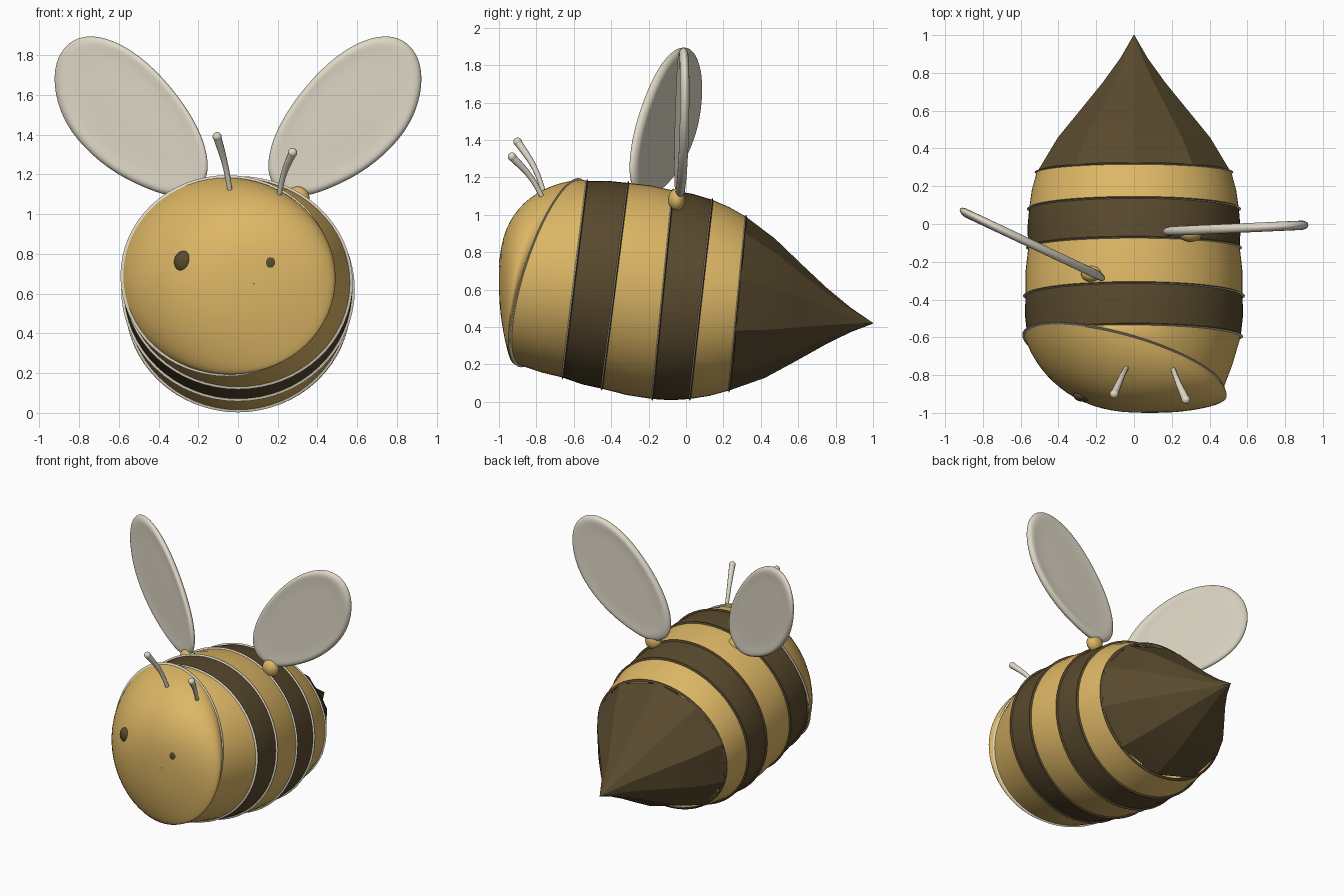
import bpy, bmesh, math
from mathutils import Vector

cube = bpy.data.objects.get("Cube")
if cube:
    bpy.data.objects.remove(cube)


def material(name, rgb):
    m = bpy.data.materials.new(name)
    m.use_nodes = True
    m.diffuse_color = (*rgb, 1)
    bsdf = next(n for n in m.node_tree.nodes if n.type == 'BSDF_PRINCIPLED')
    bsdf.inputs["Base Color"].default_value = (*rgb, 1)
    bsdf.inputs["Roughness"].default_value = 0.8
    return m


YELLOW = material("honey_yellow", (0.72, 0.47, 0.13))
BROWN = material("dark_brown", (0.10, 0.068, 0.027))
CREAM = material("wing_cream", (0.74, 0.69, 0.57))


def finish(name, bm, mats, angle=40):
    bmesh.ops.recalc_face_normals(bm, faces=bm.faces[:])
    me = bpy.data.meshes.new(name)
    bm.to_mesh(me)
    bm.free()
    for m in mats:
        me.materials.append(m)
    me.shade_smooth()
    me.set_sharp_from_angle(angle=math.radians(angle))
    ob = bpy.data.objects.new(name, me)
    bpy.context.collection.objects.link(ob)
    return ob


def scaled(section, s, dy=0.0):
    c, u, v = section
    return c + Vector((0, dy, 0)), u * s, v * s


def loft(name, sections, mats, sides=64, angle=40):
    """Skin elliptical sections; one material, or one per row."""
    bm = bmesh.new()
    rings = []
    for c, u, v in sections:
        turn = [math.pi / 2 + math.tau * i / sides for i in range(sides)]
        rings.append([bm.verts.new(c + u * math.cos(a) + v * math.sin(a)) for a in turn])
    for row, (a, b) in enumerate(zip(rings, rings[1:])):
        for i in range(sides):
            j = (i + 1) % sides
            f = bm.faces.new((a[i], a[j], b[j], b[i]))
            f.material_index = row % len(mats)
    return finish(name, bm, mats, angle)


def ring(ytop, ztop, ybot, zbot, half):
    top, bot = Vector((0, ytop, ztop)), Vector((0, ybot, zbot))
    return (top + bot) / 2, Vector((half, 0, 0)), (top - bot) / 2


def blob(name, centre, size, mat):
    bm = bmesh.new()
    bmesh.ops.create_uvsphere(bm, u_segments=24, v_segments=12, radius=1)
    for v in bm.verts:
        v.co = Vector(centre) + v.co * Vector(size)
    return finish(name, bm, [mat], 180)


# Tilted body rings, from head to tail
head_ring = (Vector((-0.055, -0.73, 0.69)), Vector((0.525, -0.14, 0)), Vector((0, 0.15, 0.495)))
rings = [head_ring,
         ring(-0.53, 1.18, -0.66, 0.13, 0.565),
         ring(-0.31, 1.17, -0.45, 0.07, 0.575),
         ring(-0.07, 1.13, -0.18, 0.015, 0.56),
         ring(0.14, 1.08, 0.02, 0.015, 0.555),
         ring(0.32, 0.99, 0.23, 0.06, 0.515)]

# Striped bands, slightly puffed between seams
names = ["neck_band", "front_stripe", "middle_band", "rear_stripe", "rear_band"]
for i, name in enumerate(names):
    a, b = rings[i], rings[i + 1]
    mid = tuple((p + q) / 2 for p, q in zip(a, b))
    loft(name, [a, scaled(mid, 1.012), b], [BROWN if i % 2 else YELLOW])

# Thin raised seams, pale in front and dark behind
for i, r in enumerate(rings):
    back = BROWN if i else CREAM
    loft(f"seam_{i + 1}", [scaled(r, 0.99, -0.008), scaled(r, 1.022), scaled(r, 0.99, 0.008)],
         [CREAM, back])

# Blunt domed face
c, u, v = head_ring
nose = Vector((0.08, -1.0, 0.65))
dome = []
for k in range(17):
    a = math.pi / 2 * k / 16
    s = max(math.cos(a), 0.0005) ** 0.8
    level = Vector((1, 1 - math.sin(a), 1))
    dome.append((c.lerp(nose, math.sin(a)), u * level * s, v * level * s))
loft("face", dome, [YELLOW])

# Ribbed pointed tail
c, u, v = rings[-1]
tip = Vector((0, 1.0, 0.42))
profile = [(0, 1), (0.24, 0.8), (0.45, 0.56), (0.65, 0.33), (0.83, 0.145), (1, 0.004)]
loft("tail_cone", [(c.lerp(tip, t), u * s * 1.03, v * s * (1 - t)  + Vector((0, 0, v.z * s * t)))
                   for t, s in profile], [BROWN], sides=10, angle=14)

# Eyes
blob("right_eye", (-0.27, -0.905, 0.76), (0.052, 0.036, 0.056), BROWN)
blob("left_eye", (0.16, -0.965, 0.75), (0.05, 0.034, 0.055), BROWN)
blob("left_eye_rim", (0.178, -0.955, 0.758), (0.045, 0.032, 0.05), CREAM)


# Antennae with rounded, thicker ends
def antenna(name, base, bend, end):
    curve = bpy.data.curves.new(name, 'CURVE')
    curve.dimensions = '3D'
    curve.bevel_depth = 0.02
    curve.bevel_resolution = 3
    curve.use_fill_caps = True
    sp = curve.splines.new('BEZIER')
    sp.bezier_points.add(2)
    for p, co, r in zip(sp.bezier_points, (base, bend, end), (0.6, 0.75, 1.05)):
        p.co, p.radius = co, r
        p.handle_left_type = p.handle_right_type = 'AUTO'
    curve.materials.append(CREAM)
    bpy.context.collection.objects.link(bpy.data.objects.new(name, curve))
    blob(name + "_tip", end, (0.023, 0.023, 0.023), CREAM)


antenna("right_antenna", (-0.035, -0.75, 1.09), (-0.065, -0.81, 1.25), (-0.105, -0.9, 1.39))
antenna("left_antenna", (0.2, -0.75, 1.06), (0.23, -0.83, 1.2), (0.275, -0.93, 1.31))

# Wings: rimmed leaf shapes standing on the back
outline = [(0.15, 1.13), (0.14, 1.3), (0.22, 1.49), (0.37, 1.69), (0.54, 1.84), (0.71, 1.91),
           (0.84, 1.89), (0.92, 1.79), (0.935, 1.65), (0.89, 1.48), (0.78, 1.33),
           (0.62, 1.2), (0.45, 1.12), (0.3, 1.07)]


def wing(name, side, y0, slope):
    bm = bmesh.new()
    mid = Vector((0.54, 1.49))

    def loop(scale, depth):
        pts = [mid + (Vector(p) - mid) * scale for p in outline]
        return [bm.verts.new((side * p.x, y0 + slope * (p.x - 0.15) + depth, p.y)) for p in pts]

    layers = [loop(0.4, -0.022), loop(0.8, -0.02), loop(0.94, -0.03), loop(1.015, 0),
              loop(0.94, 0.03), loop(0.8, 0.02), loop(0.4, 0.022)]
    n = len(outline)
    for a, b in zip(layers, layers[1:]):
        for i in range(n):
            j = (i + 1) % n
            bm.faces.new((a[i], a[j], b[j], b[i]))
    bm.faces.new(layers[0])
    bm.faces.new(layers[-1])
    ob = finish(name, bm, [CREAM], 180)
    ob.modifiers.new("smooth", 'SUBSURF').levels = 2
    ob.modifiers["smooth"].render_levels = 2


wing("right_wing", -1, -0.29, 0.47)
wing("left_wing", 1, -0.04, 0.045)

# Wing roots
blob("right_wing_root", (-0.22, -0.265, 1.1), (0.06, 0.045, 0.06), YELLOW)
blob("left_wing_root", (0.3, -0.05, 1.08), (0.06, 0.045, 0.06), YELLOW)
